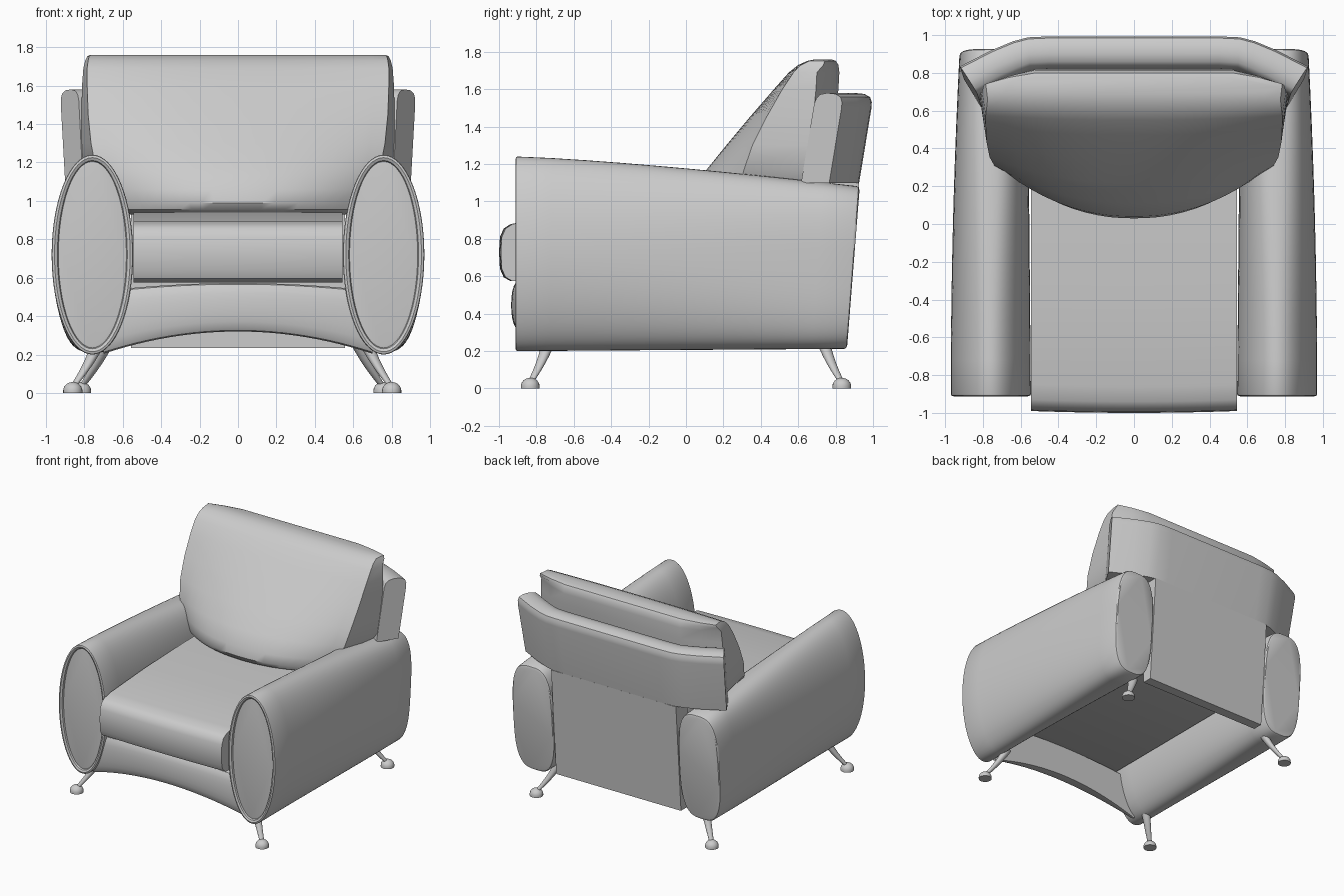
import bpy, bmesh, math
from mathutils import Vector

cube = bpy.data.objects.get("Cube")
if cube:
    bpy.data.objects.remove(cube, do_unlink=True)

GREY = (0.6, 0.6, 0.6, 1)
mat = bpy.data.materials.new("grey upholstery")
mat.use_nodes = True
mat.diffuse_color = GREY
mat.node_tree.nodes["Principled BSDF"].inputs["Base Color"].default_value = GREY


def loft(name, rings, angle=35):
    """Skin a list of equal-length point rings and cap both ends."""
    bm = bmesh.new()
    rows = [[bm.verts.new(p) for p in ring] for ring in rings]
    n = len(rows[0])
    for a, b in zip(rows, rows[1:]):
        for i in range(n):
            j = (i + 1) % n
            bm.faces.new((a[i], a[j], b[j], b[i]))
    bm.faces.new(rows[0])
    bm.faces.new(rows[-1])
    bmesh.ops.recalc_face_normals(bm, faces=bm.faces)
    mesh = bpy.data.meshes.new(name)
    bm.to_mesh(mesh)
    bm.free()
    mesh.materials.append(mat)
    ob = bpy.data.objects.new(name, mesh)
    bpy.context.collection.objects.link(ob)
    bpy.ops.object.select_all(action="DESELECT")
    ob.select_set(True)
    bpy.context.view_layer.objects.active = ob
    bpy.ops.object.shade_smooth_by_angle(angle=math.radians(angle))


def lerp(a, b, t):
    return a + (b - a) * t


def superellipse(cx, cz, rx, rz, power, count=64):
    pts = []
    for k in range(count):
        a = 2 * math.pi * k / count
        c, s = math.cos(a), math.sin(a)
        pts.append((cx + rx * math.copysign(abs(c) ** (2 / power), c),
                    cz + rz * math.copysign(abs(s) ** (2 / power), s)))
    return pts


def back_line(z):
    return 0.86 + 0.075 * (z - 0.22)


# Arms: oval front blending to a rounded block at the leaning back
def arm(side):
    rings = []
    # recessed front panel and piping
    for inset, y in ((0.045, -0.895), (0.035, -0.893), (0.03, -0.905),
                     (0.015, -0.912), (0.003, -0.908)):
        oval = superellipse(side * 0.758, 0.72, 0.212 - inset, 0.52 - inset, 2)
        rings.append([(x, y, z) for x, z in oval])
    steps = 10
    for k in range(steps + 1):
        t = k / steps
        outer, inner = lerp(0.97, 0.925, t * t), lerp(0.546, 0.562, t)
        top, low = lerp(1.24, 1.082, t ** 1.3), lerp(0.2, 0.212, t)
        section = superellipse(side * (outer + inner) / 2, (top + low) / 2,
                               (outer - inner) / 2, (top - low) / 2, 2 + 1.2 * t * t)
        rings.append([(x, lerp(-0.9, back_line(z) - 0.012, t), z) for x, z in section])
    # softened rear edge
    last = rings[-1]
    for shrink, push in ((0.985, 0.01), (0.95, 0.015)):
        rings.append([(lerp(side * 0.7435, x, shrink), y + push, lerp(0.647, z, shrink))
                      for x, y, z in last])
    return rings


for side, label in ((1, "left"), (-1, "right")):
    loft(label + "_arm", arm(side))

# Seat cushion: rounded nose profile swept across the width, open space beneath
seat_profile = [(-0.93, 0.575), (-0.965, 0.595), (-0.985, 0.64), (-0.99, 0.73),
                (-0.985, 0.81), (-0.965, 0.855), (-0.93, 0.878), (-0.85, 0.895),
                (-0.4, 0.925), (0.1, 0.94), (0.8, 0.94), (0.8, 0.575)]
rings = []
for k in range(-6, 7):
    u = k / 6
    rings.append([(0.545 * u, y - (0.01 * (1 - u * u) if y < -0.5 else 0), z)
                  for y, z in seat_profile])
loft("seat_cushion", rings)

# Front apron: thin bulging rail with an arched lower edge
rings = []
for k in range(-12, 13):
    x = 0.7 * k / 12
    q = (x / 0.6) ** 2
    top, low, front = 0.572 - 0.03 * q, 0.32 - 0.085 * q, -0.935 + 0.04 * q
    ring = [(x, -0.83, top), (x, -0.83, low)]
    for j in range(11):
        a = math.pi * j / 10
        ring.append((x, front + 0.045 * (1 - math.sin(a) ** 0.7 if 0 < j < 10 else 1),
                     lerp(low, top, (1 - math.cos(a)) / 2)))
    rings.append(ring)
loft("front_apron", rings)

# Lower back panel between the arms
loft("lower_back", [[(x, 0.78, 0.235), (x, back_line(0.235), 0.235),
                     (x, back_line(1.1), 1.1), (x, 0.78, 1.1)] for x in (-0.558, 0.558)])

# Upper back: angled wings wrapping round the back cushion
half_plan = [((0.83, 0.69), (0.925, 0.84)), ((0.70, 0.76), (0.76, 0.925)),
             ((0.61, 0.80), (0.64, 0.975)), ((0.55, 0.825), (0.56, 0.995)),
             ((0.45, 0.83), (0.45, 1.0))]
plan = half_plan + [tuple((-x, y) for x, y in pair) for pair in reversed(half_plan)]
section = [(0, 1.1), (0, 1.52), (0.04, 1.55), (0.15, 1.572), (0.4, 1.58),
           (0.7, 1.575), (0.9, 1.558), (0.98, 1.53), (1, 1.5), (1, 1.1)]
rings = []
for inner, outer in plan:
    ring = []
    for u, z in section:
        widen = 1 + 0.06 * (z - 1.55)
        ring.append((lerp(inner[0], outer[0], u) * widen,
                     lerp(inner[1], outer[1], u) + 0.165 * (z - 1.55), z))
    rings.append(ring)
loft("upper_back", rings)

# Back cushion rows: height, front half width, back half width, front y, bow, back y
rows = [(0.93, 0.56, 0.58, 0.10, 0.16, 0.74), (0.955, 0.60, 0.61, 0.05, 0.19, 0.745),
        (0.99, 0.63, 0.65, 0.03, 0.22, 0.75), (1.06, 0.69, 0.72, 0.04, 0.24, 0.76),
        (1.17, 0.74, 0.81, 0.11, 0.20, 0.77), (1.3, 0.765, 0.815, 0.215, 0.14, 0.78),
        (1.45, 0.78, 0.815, 0.34, 0.09, 0.80), (1.6, 0.785, 0.812, 0.47, 0.045, 0.815),
        (1.69, 0.785, 0.805, 0.55, 0.025, 0.82), (1.73, 0.78, 0.795, 0.60, 0.015, 0.815),
        (1.752, 0.775, 0.785, 0.65, 0.01, 0.80), (1.76, 0.76, 0.77, 0.69, 0.005, 0.775)]
rings = []
for z, wf, wb, front, bow, back in rows:
    ring = [(wf * k / 10, front + bow * abs(k / 10) ** 2.2, z) for k in range(-10, 11)]
    edge = back - min(0.12, 0.05 + (1.76 - z))
    right_back = [(wb, edge, z), (lerp(0.54, wb, 0.5), lerp(back, edge, 0.42), z),
                  (0.52, back, z)]
    ring += right_back + [(-x, y, h) for x, y, h in reversed(right_back)]
    rings.append(ring)
loft("back_cushion", rings)


# Legs: splayed tapering rods on domed feet
def circle(centre, r, count=20):
    return [(centre[0] + r * math.cos(2 * math.pi * k / count),
             centre[1] + r * math.sin(2 * math.pi * k / count), centre[2])
            for k in range(count)]


def leg(name, sx, sy, foot_x):
    foot = Vector((sx * foot_x - 0.03, sy * 0.833, 0))
    top = foot + Vector((-sx * 0.13, -sy * 0.1, 0.25))
    rings = []
    for k in range(7):
        t = k / 6
        p = foot.lerp(top, t) + Vector((-sx, -sy, 0)) * 0.008 * math.sin(math.pi * t)
        p.z = lerp(0.03, 0.25, t)
        rings.append(circle(p, lerp(0.016, 0.036, t)))
    loft(name + "_leg", rings)
    dome = [circle(foot, 0.05)]
    for k in range(7):
        a = math.pi / 2 * k / 6.5
        dome.append(circle(foot + Vector((0, 0, 0.012 + 0.045 * math.sin(a))),
                           0.05 * math.cos(a)))
    loft(name + "_foot", dome)


for sx, label in ((1, "left"), (-1, "right")):
    leg("front_" + label, sx, -1, 0.83)
    leg("back_" + label, sx, 1, 0.785)
